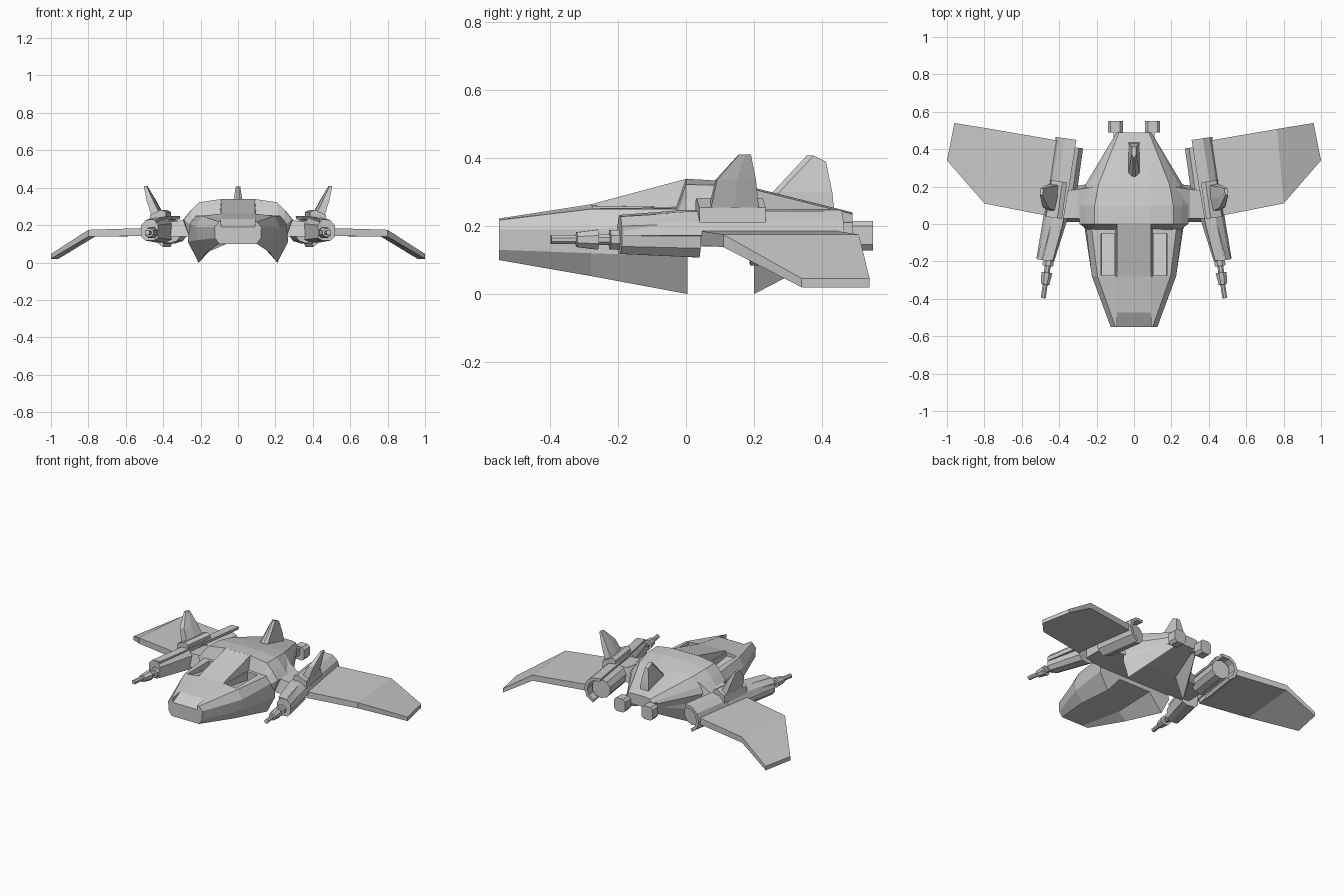
import bpy, bmesh
from math import sin, cos, radians, pi

if "Cube" in bpy.data.objects:
    bpy.data.objects.remove(bpy.data.objects["Cube"])


def apply_mod(ob, m):
    bpy.context.view_layer.objects.active = ob
    bpy.ops.object.modifier_apply(modifier=m.name)


def make(name, rings, mirror=False):
    """Skin a list of equally sized closed rings and cap both ends."""
    bm = bmesh.new()
    vs = [[bm.verts.new(p) for p in r] for r in rings]
    n = len(rings[0])
    for a, b in zip(vs, vs[1:]):
        for i in range(n):
            j = (i + 1) % n
            bm.faces.new((a[i], a[j], b[j], b[i]))
    bm.faces.new(vs[0][::-1])
    bm.faces.new(vs[-1])
    bmesh.ops.recalc_face_normals(bm, faces=bm.faces)
    me = bpy.data.meshes.new(name)
    bm.to_mesh(me)
    bm.free()
    ob = bpy.data.objects.new(name, me)
    bpy.context.collection.objects.link(ob)
    if mirror:
        apply_mod(ob, ob.modifiers.new("mirror", "MIRROR"))
    return ob


def hull(name, stations):
    """Symmetric loft: each station is y plus a half outline of (x, z)."""
    return make(name, [[(x, y, z) for x, z in h] + [(-x, y, z) for x, z in h[::-1]]
                       for y, h in stations])


def combine(target, other, operation='UNION'):
    """Boolean another part into (or out of) the target, then drop it."""
    m = target.modifiers.new("combine", "BOOLEAN")
    m.operation, m.solver, m.object = operation, 'EXACT', other
    apply_mod(target, m)
    bpy.data.objects.remove(other)


def pod(u, y, z):
    """Point in the frame of the toed-out engine pod."""
    return (0.445 - 0.14 * y + u, y + 0.14 * u, z)


def tube(name, stations, u=0, z=0.165, n=8):
    return make(name, [[pod(u + r * cos(2 * pi * (i + .5) / n), y, z + r * sin(2 * pi * (i + .5) / n))
                        for i in range(n)] for y, r in stations], True)


# Forward hull: central ridge, side decks and twin belly lobes
body = hull("hull", [
    (-0.55, [(.09, .222), (.093, .220), (.10, .217), (.125, .19), (.122, .13), (.10, .10), (.06, .10)]),
    (-0.28, [(.09, .264), (.098, .26), (.195, .25), (.225, .19), (.22, .12), (.17, .053), (.115, .10)]),
    (0.005, [(.09, .34), (.098, .255), (.23, .25), (.26, .21), (.268, .11), (.21, .0), (.115, .11)])])
for s in (1, -1):
    # Sunken deck bays beside the ridge
    combine(body, make("bay_cutter", [[(s * .105, y, z), (s * .175, y, z), (s * .18, y, .32), (s * .10, y, .32)]
                                      for y, z in ((-.275, .235), (-.05, .20))]), 'DIFFERENCE')
# Sloping notch on the nose
combine(body, make("nose_cutter", [[(x, -.47, .236), (x, -.57, .180), (x, -.57, .30), (x, -.47, .30)]
                                   for x in (-.09, .09)]), 'DIFFERENCE')

# Main cabin tapering to the tail
combine(body, hull("rear_hull", [
    (-0.03, [(.088, .25), (.21, .248), (.245, .23), (.25, .20), (.24, .16), (.1, .15)]),
    (0.0, [(.09, .339), (.21, .322), (.25, .28), (.29, .23), (.26, .14), (.1, .14)]),
    (0.1, [(.09, .333), (.21, .32), (.26, .27), (.30, .22), (.26, .14), (.1, .14)]),
    (0.21, [(.085, .31), (.19, .305), (.24, .25), (.26, .21), (.24, .14), (.1, .14)]),
    (0.49, [(.05, .24), (.08, .235), (.09, .215), (.093, .20), (.08, .17), (.04, .17)])]))
# Stub arms carrying the pods
combine(body, make("pod_arm", [[(x, a, .14), (x, a + .02, z), (x, b - .02, z), (x, b, .14)]
                               for x, a, b, z in ((.2, .01, .22, .29), (.3, .01, .205, .225),
                                                  (.40, .01, .19, .215))], True))
# Rear belly keels
combine(body, make("rear_keel", [[(.15, .2, .155), (.252, .2, .19), (.25, .2, .10), (.213, .2, 0)],
                                 [(.06, .47, .18), (.088, .47, .20), (.091, .47, .18), (.082, .47, .14)]], True))

# Tail fin
make("tail_fin", [[(w, a, z), (w * .3, a - .02, z), (-w * .3, a - .02, z), (-w, a, z),
                   (-w, b, z - d), (w, b, z - d)]
                  for w, a, b, z, d in ((.03, .25, .435, .25, 0), (.028, .275, .43, .30, 0),
                                        (.012, .375, .412, .407, .018))])
# Tail nozzles and their mounts
nozzle = make("tail_nozzle", [[(x, y, z) for x, z in ((.06, .145), (.075, .128), (.125, .128), (.14, .145),
                                                     (.14, .2), (.125, .215), (.075, .215), (.06, .2))]
                              for y in (.49, .55)], True)
make("tail_mount", [[(.06, y, .16), (.11, y, .16), (.11, y, .21), (.06, y, .21)] for y in (.45, .49)], True)

# Engine barrel behind the stub arm
tube("engine_barrel", [(.19, .062), (.42, .062)], u=-.055, n=10)


def shell(name, angles, stations):
    return make(name, [[pod(-.05 + o + q * cos(radians(a)), y, .165 + q * sin(radians(a)))
                        for q, turn in ((r, 1), (r - .02, -1)) for a in angles[::turn]]
                       for y, r, o in stations], True)


# Pod casing: gun housing ahead, curved shell hooking round the barrel behind
outline = [(-.045, .13), (-.02, .118), (.025, .118), (.045, .14), (.045, .2), (.02, .228), (-.025, .228), (-.045, .2)]
casing = make("pod_casing", [[pod(u * k + o, y, .165 + (z - .165) * k) for u, z in outline]
                             for y, k, o in ((-.195, 1, 0), (.04, 1.22, -.03))], True)
combine(casing, shell("front_shell", [105, 65, 35, 5], [(-.19, .07, .03), (0, .085, .01), (.2, .0865, .005)]))
combine(casing, shell("rear_shell", [105, 65, 35, 0, -35, -70], [(.19, .0868, .004), (.46, .088, 0)]))
# Stepped gun
tube("gun_barrel", [(-.196, .031), (-.222, .031), (-.223, .017), (-.257, .017), (-.258, .032),
                    (-.315, .024), (-.32, .024), (-.322, .014), (-.395, .014)], u=-.015, z=.16)

# Pod top block and leaning fin
combine(casing, make("pod_fin_base", [[pod(u, y, z) for u, z in ((-.055, .22), (.035, .21), (.03, .255),
                                                                 (-.03, .282), (-.055, .27))]
                                      for y in (.035, .23)], True))
make("pod_fin", [[pod(u - w, a, z), pod(u + w, a, z), pod(u + w * 1.3, (a + b) / 2, z),
                  pod(u + w, b, z), pod(u - w, b, z), pod(u - w * 1.3, (a + b) / 2, z)]
                 for u, w, a, b, z in ((.005, .024, .07, .21, .255), (.039, .017, .083, .198, .335),
                                       (.072, .007, .145, .18, .41))], True)

# Cranked wings, drooping at the tips
make("wing", [[(x, a, z), (x2, b, z), (x2, b, z + t), (x, a, z + t)]
              for x, a, x2, b, z, t in ((.47, .045, .41, .447, .143, .042), (.80, .11, .765, .508, .138, .037),
                                        (1.0, .34, .96, .54, .02, .026))], True)
